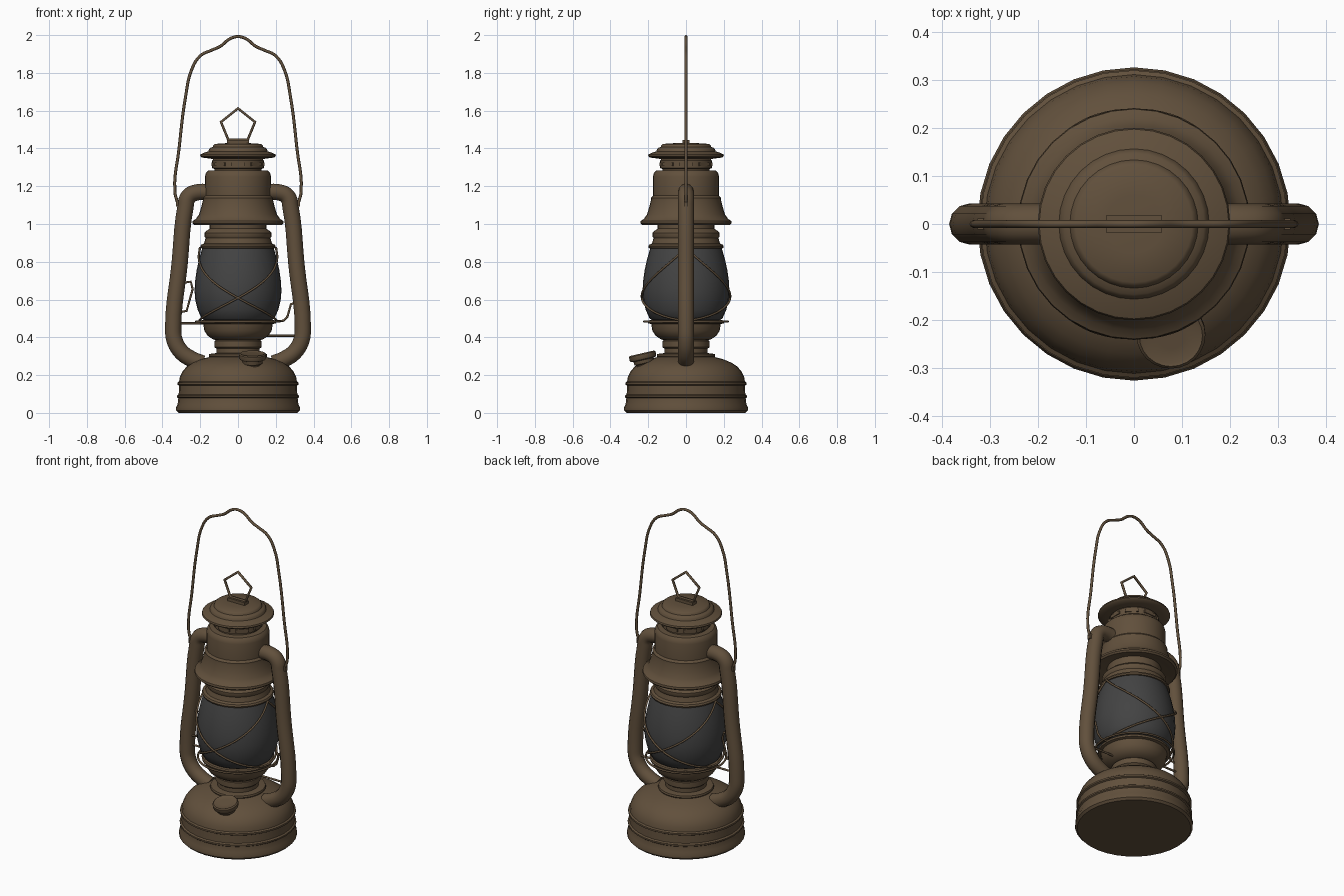
import bpy, bmesh, math
from mathutils import Matrix


def material(name, rgb):
    m = bpy.data.materials.new(name)
    m.diffuse_color = (*rgb, 1)
    return m


BROWN = material("aged_brown_metal", (0.12, 0.08, 0.045))
GREY = material("smoky_glass", (0.056, 0.056, 0.056))


def finish(name, bm, mat, angle=35):
    bmesh.ops.remove_doubles(bm, verts=bm.verts, dist=1e-5)
    bmesh.ops.recalc_face_normals(bm, faces=bm.faces)
    me = bpy.data.meshes.new(name)
    bm.to_mesh(me)
    bm.free()
    me.materials.append(mat)
    me.shade_smooth()
    me.set_sharp_from_angle(angle=math.radians(angle))
    ob = bpy.data.objects.new(name, me)
    bpy.context.collection.objects.link(ob)
    return ob


def lathe(name, profile, mat=BROWN, n=32):
    """Revolve (radius, height) pairs around z, closing both ends."""
    bm = bmesh.new()
    rings = []
    for r, z in profile:
        rings.append([bm.verts.new((r * math.cos(2 * math.pi * i / n),
                                    r * math.sin(2 * math.pi * i / n), z)) for i in range(n)])
    for a, b in zip(rings, rings[1:]):
        for i in range(n):
            j = (i + 1) % n
            bm.faces.new((a[i], a[j], b[j], b[i]))
    bm.faces.new(rings[0][::-1])
    bm.faces.new(rings[-1])
    return finish(name, bm, mat)


def wire(name, points, radius, smooth=True, closed=False, res=5, sides=2):
    """Round tube through 3D points, converted to a mesh."""
    cu = bpy.data.curves.new(name, 'CURVE')
    cu.dimensions = '3D'
    cu.bevel_depth = radius
    cu.bevel_resolution = sides
    cu.resolution_u = res
    cu.use_fill_caps = True
    sp = cu.splines.new('BEZIER' if smooth else 'POLY')
    pts = sp.bezier_points if smooth else sp.points
    pts.add(len(points) - 1)
    for p, co in zip(pts, points):
        if smooth:
            p.co = co
            p.handle_left_type = p.handle_right_type = 'AUTO'
        else:
            p.co = (*co, 1)
    sp.use_cyclic_u = closed
    cu.materials.append(BROWN)
    ob = bpy.data.objects.new(name, cu)
    bpy.context.collection.objects.link(ob)
    bpy.ops.object.select_all(action='DESELECT')
    ob.select_set(True)
    bpy.context.view_layer.objects.active = ob
    bpy.ops.object.convert(target='MESH')
    return ob


def box(name, size, matrix):
    bm = bmesh.new()
    bmesh.ops.create_cube(bm, size=1, matrix=matrix @ Matrix.Diagonal((*size, 1)))
    return finish(name, bm, BROWN)


# Fuel tank with two beads and a domed top
lathe("fuel_tank", [(0.315, 0), (0.327, 0.012), (0.327, 0.03), (0.32, 0.045), (0.316, 0.078),
                    (0.323, 0.083), (0.323, 0.092), (0.314, 0.098), (0.312, 0.145),
                    (0.321, 0.15), (0.321, 0.16), (0.312, 0.166), (0.308, 0.19),
                    (0.295, 0.218), (0.272, 0.245), (0.24, 0.266), (0.2, 0.283),
                    (0.152, 0.296), (0.155, 0.302), (0.152, 0.312), (0.12, 0.316), (0.1, 0.316)])

# Burner neck and globe cup
lathe("burner_neck", [(0.115, 0.305), (0.115, 0.34), (0.125, 0.348), (0.125, 0.38),
                      (0.115, 0.388), (0.1, 0.4)])
lathe("globe_cup", [(0.1, 0.384), (0.13, 0.388), (0.16, 0.408), (0.178, 0.435), (0.184, 0.47),
                    (0.2, 0.474), (0.202, 0.484), (0.196, 0.49), (0.17, 0.494)])

# Glass globe
lathe("glass_globe", [(0.17, 0.485), (0.193, 0.5), (0.213, 0.545), (0.226, 0.595),
                      (0.23, 0.645), (0.227, 0.7), (0.219, 0.755), (0.207, 0.81),
                      (0.193, 0.86), (0.185, 0.885)], GREY)

# Globe holder above the glass
lathe("globe_top_ring", [(0.18, 0.87), (0.197, 0.872), (0.2, 0.88), (0.195, 0.89), (0.18, 0.897),
                         (0.172, 0.925), (0.178, 0.935), (0.178, 0.952), (0.168, 0.963),
                         (0.15, 0.975), (0.15, 1.03)])

# Flared hood and chimney body
lathe("hood", [(0.14, 1.02), (0.2, 1.0), (0.233, 0.995), (0.242, 1.004), (0.24, 1.016),
               (0.222, 1.028), (0.207, 1.05), (0.196, 1.085), (0.186, 1.125), (0.186, 1.138),
               (0.18, 1.145), (0.175, 1.15), (0.175, 1.25), (0.17, 1.27), (0.158, 1.282),
               (0.13, 1.284)])
lathe("vent_collar", [(0.125, 1.27), (0.125, 1.292), (0.137, 1.296), (0.137, 1.336), (0.125, 1.35)])
for k in range(8):
    a = math.radians(-90 + 45 * k)
    box("vent_louvre", (0.012, 0.075, 0.018),
        Matrix.Rotation(a, 4, 'Z') @ Matrix.Translation((0.134, 0, 1.316)))

# Top cap with stepped lid
lathe("top_cap", [(0.11, 1.34), (0.16, 1.348), (0.192, 1.352), (0.201, 1.36), (0.198, 1.369),
                  (0.178, 1.378), (0.157, 1.385), (0.153, 1.397), (0.147, 1.403),
                  (0.134, 1.408), (0.13, 1.418), (0.122, 1.424), (0.06, 1.428)])
box("ring_mount", (0.115, 0.038, 0.024), Matrix.Translation((0, 0, 1.434)))
wire("lifting_ring", [(-0.052, 0, 1.447), (-0.09, 0, 1.54), (0, 0, 1.612),
                      (0.09, 0, 1.54), (0.052, 0, 1.447)], 0.008, smooth=False, closed=True)

# Side air tubes
tube = [(0.14, 1.167), (0.22, 1.167), (0.262, 1.145), (0.278, 1.09), (0.31, 0.78),
        (0.343, 0.45), (0.336, 0.385), (0.302, 0.325), (0.25, 0.287), (0.19, 0.262)]
for s in (-1, 1):
    wire("air_tube", [(s * x, 0, z) for x, z in tube], 0.043, sides=4)

# Carrying handle
half = [(0.318, 1.105), (0.334, 1.17), (0.312, 1.4), (0.275, 1.69), (0.248, 1.81),
        (0.2, 1.89), (0.135, 1.922), (0.095, 1.94), (0.04, 1.982)]
wire("carry_handle", [(-x, 0, z) for x, z in half] + [(0, 0, 1.992)]
     + [(x, 0, z) for x, z in half[::-1]], 0.008)
for s in (-1, 1):
    box("handle_ear", (0.05, 0.022, 0.03), Matrix.Translation((s * 0.302, 0, 1.108)))

# Crossed guard wires around the globe, front and back
for side in (-1, 1):
    for s in (-1, 1):
        pts = []
        for i in range(13):
            t = i / 12
            a = math.pi * t
            z = 0.49 + 0.385 * (1 - t) ** 1.7
            r = 0.2 + 0.037 * math.sin(math.pi * min(1, max(0, (z - 0.48) / 0.4)) ** 0.9)
            pts.append((-s * r * math.cos(a), side * r * math.sin(a), z))
        wire("guard_wire", pts, 0.006, res=3, sides=1)
wire("guard_ring", [(0.222 * math.cos(math.radians(15 * i)), 0.222 * math.sin(math.radians(15 * i)), 0.484)
                    for i in range(24)], 0.006, closed=True, res=2, sides=1)

# Crank rods and lever wires beside the globe
wire("left_rod", [(-0.31, 0, 0.474), (-0.17, 0, 0.474)], 0.006, smooth=False)
wire("right_rod", [(0.13, 0, 0.408), (0.32, 0, 0.408)], 0.006, smooth=False)
wire("left_lever", [(-0.3, -0.01, 0.535), (-0.272, -0.01, 0.54), (-0.24, -0.01, 0.655),
                    (-0.25, -0.01, 0.695), (-0.28, -0.01, 0.69)], 0.006, smooth=False)
wire("right_lever", [(0.19, 0, 0.484), (0.24, 0, 0.488), (0.262, 0, 0.51), (0.28, 0, 0.575),
                     (0.31, 0, 0.588)], 0.006, smooth=False)

# Tilted filler cap on the front of the tank
cap = lathe("filler_cap", [(0.042, -0.09), (0.042, -0.045), (0.052, -0.04), (0.055, -0.022),
                           (0.068, -0.018), (0.072, -0.01), (0.072, 0.008), (0.066, 0.014),
                           (0.06, 0.011), (0.03, 0.011)], n=24)
cap.location = (0.077, -0.23, 0.302)
cap.rotation_euler = (math.radians(13), 0, 0)
